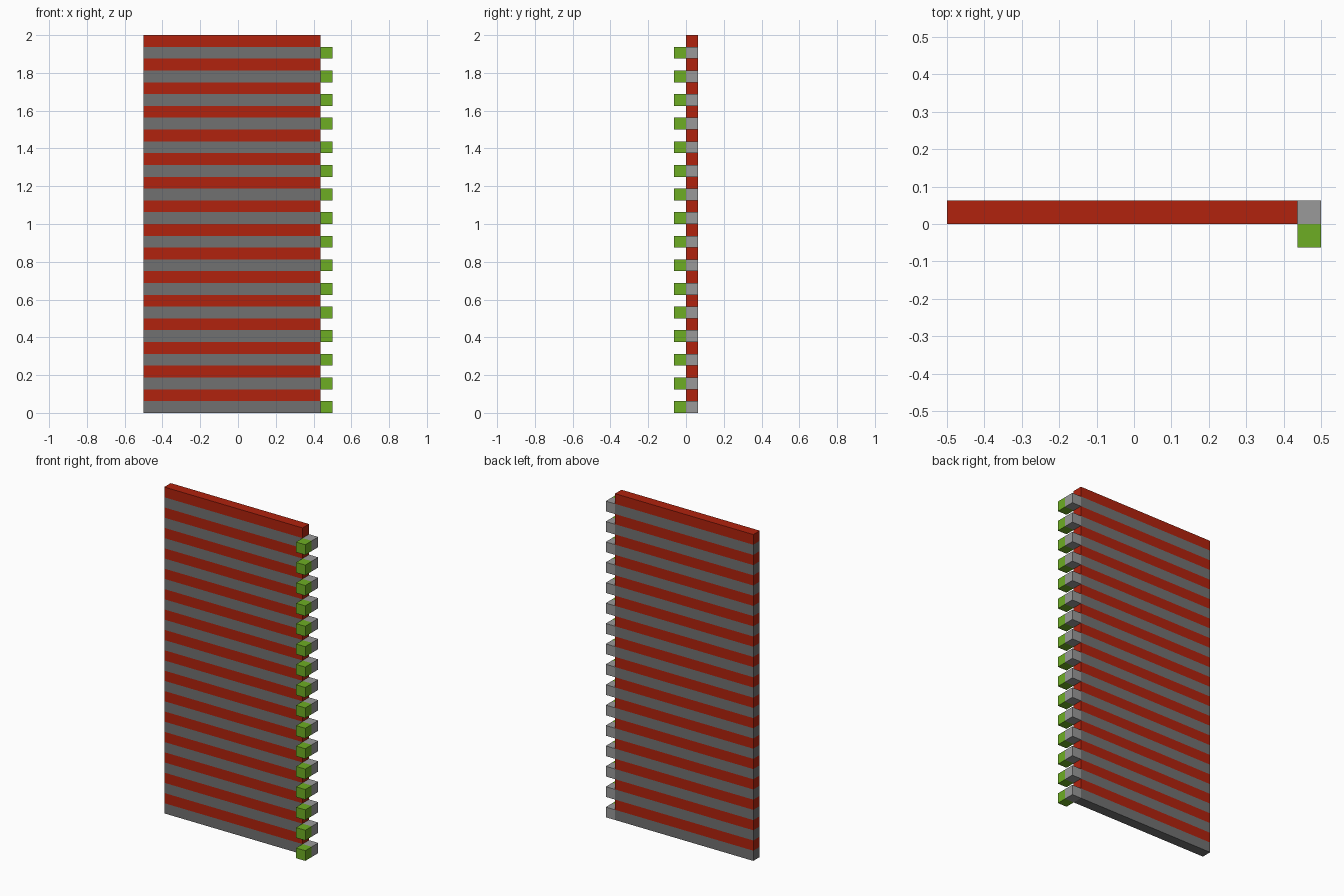
import bpy

cube = bpy.data.objects.get("Cube")
if cube:
    bpy.data.objects.remove(cube, do_unlink=True)

U = 1 / 16      # height of one course, also the side of a small block
PAIRS = 16      # number of grey and red course pairs
END = 0.5 - U   # x where the long courses stop


def material(name, r, g, b):
    mat = bpy.data.materials.new(name)
    mat.use_nodes = True
    mat.diffuse_color = (r, g, b, 1)
    mat.node_tree.nodes["Principled BSDF"].inputs["Base Color"].default_value = (r, g, b, 1)
    return mat


def stacked_box(name, mat, low, high):
    """Box between two corners, repeated upwards at every second course."""
    size = [b - a for a, b in zip(low, high)]
    centre = [(a + b) / 2 for a, b in zip(low, high)]
    bpy.ops.mesh.primitive_cube_add(size=1, location=centre)
    obj = bpy.context.object
    obj.name = name
    for v in obj.data.vertices:
        v.co = [c * s for c, s in zip(v.co, size)]
    obj.data.materials.append(mat)
    array = obj.modifiers.new("stack", 'ARRAY')
    array.count = PAIRS
    array.use_relative_offset = False
    array.use_constant_offset = True
    array.constant_offset_displace = (0, 0, 2 * U)
    return obj


dark_grey = material("dark grey", 0.165, 0.165, 0.165)
light_grey = material("light grey", 0.32, 0.32, 0.32)
red = material("red", 0.44, 0.016, 0.004)
green = material("green", 0.155, 0.42, 0.017)

# Alternating long courses of the panel
stacked_box("grey_courses", dark_grey, (-0.5, 0, 0), (END, U, U))
stacked_box("red_courses", red, (-0.5, 0, U), (END, U, 2 * U))

# Light end blocks extending the grey courses, with green blocks in front
stacked_box("end_blocks", light_grey, (END, 0, 0), (0.5, U, U))
stacked_box("green_blocks", green, (END, -U, 0), (0.5, 0, U))
